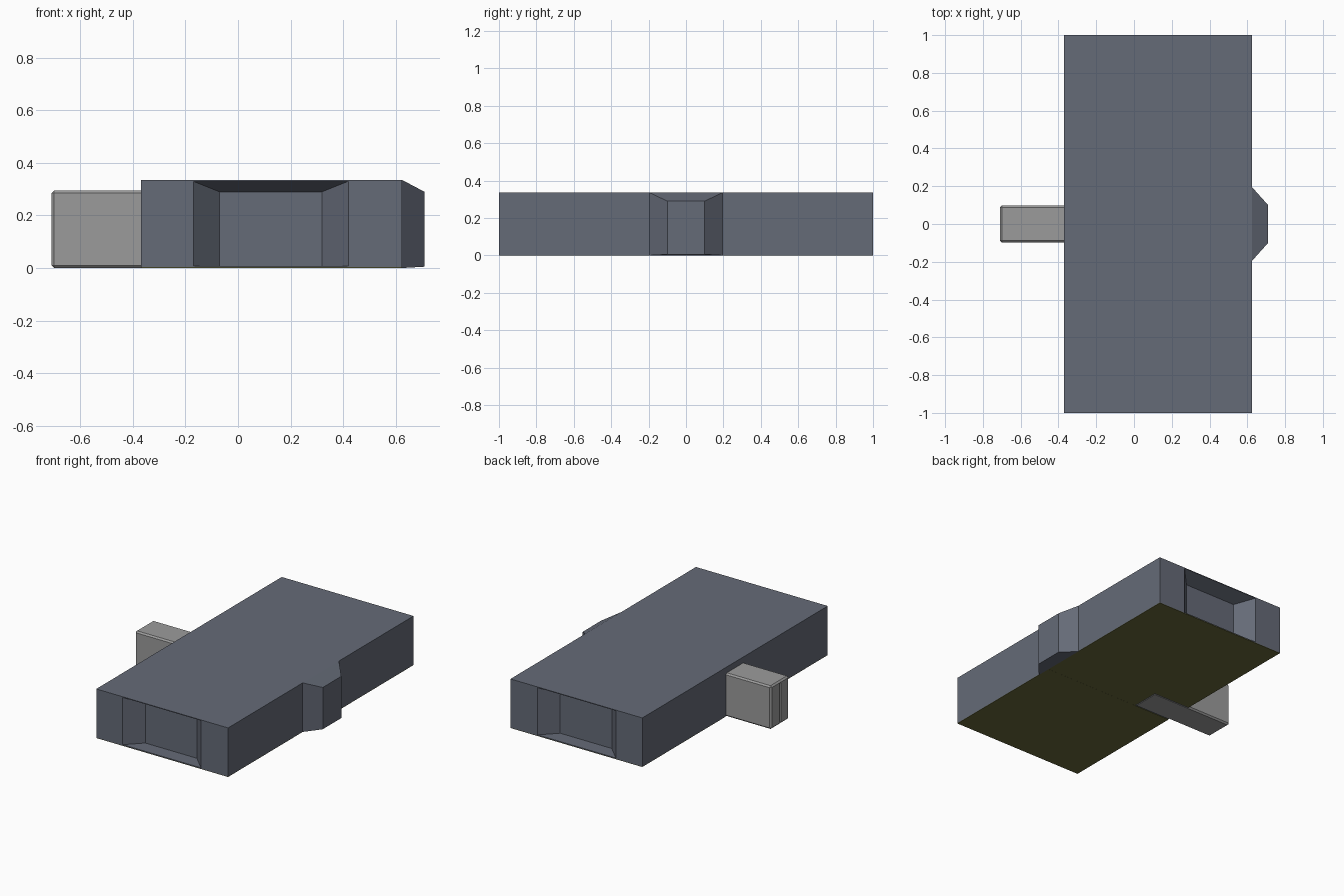
import bpy, bmesh

if "Cube" in bpy.data.objects:
    bpy.data.objects.remove(bpy.data.objects["Cube"])


def material(name, color):
    m = bpy.data.materials.new(name)
    m.diffuse_color = (*color, 1)
    m.use_nodes = True
    m.node_tree.nodes["Principled BSDF"].inputs["Base Color"].default_value = m.diffuse_color
    return m


slate = material("slate", (0.13, 0.145, 0.185))
olive = material("olive", (0.14, 0.14, 0.045))
grey = material("grey", (0.33, 0.33, 0.33))


def loft(name, a, b, mat=None):
    """Solid between two matching loops of four corners."""
    bm = bmesh.new()
    va, vb = [bm.verts.new(p) for p in a], [bm.verts.new(p) for p in b]
    bm.faces.new(va)
    bm.faces.new(vb)
    for i in range(4):
        j = (i + 1) % 4
        bm.faces.new((va[i], va[j], vb[j], vb[i]))
    bmesh.ops.recalc_face_normals(bm, faces=bm.faces)
    me = bpy.data.meshes.new(name)
    bm.to_mesh(me)
    bm.free()
    ob = bpy.data.objects.new(name, me)
    bpy.context.collection.objects.link(ob)
    if mat:
        me.materials.append(mat)
    return ob


def rect(axis, at, u0, u1, v0, v1):
    """Rectangle across the given axis (0 = x, 1 = y, 2 = z)."""
    loop = []
    for u, v in ((u0, v0), (u1, v0), (u1, v1), (u0, v1)):
        p = [u, v]
        p.insert(axis, at)
        loop.append(p)
    return loop


def box(name, x0, x1, y0, y1, z0, z1, mat=None):
    return loft(name, rect(2, z0, x0, x1, y0, y1), rect(2, z1, x0, x1, y0, y1), mat)


def apply(ob, kind, **settings):
    mod = ob.modifiers.new(kind.title(), kind)
    for key, value in settings.items():
        setattr(mod, key, value)
    bpy.context.view_layer.objects.active = ob
    bpy.ops.object.modifier_apply(modifier=mod.name)


def cut(ob, cutter):
    apply(ob, "BOOLEAN", operation="DIFFERENCE", solver="EXACT", object=cutter)
    bpy.data.objects.remove(cutter)


# Main block with a tapered recess in each end
body = box("body", -0.37, 0.625, -1, 1, 0.003, 0.335, slate)
for s in (-1, 1):
    cut(body, loft("recess_cutter",
                   rect(1, s * 1.1, -0.27, 0.52, 0.008, 0.37),
                   rect(1, s * 0.9, -0.07, 0.32, 0.008, 0.29), slate))

# Flat coloured underside, split by a central strip
for name, y0, y1 in (("underside_front", -1, -0.1), ("underside_back", 0.1, 1)):
    box(name, -0.37, 0.625, y0, y1, 0.0, 0.003, olive)
box("underside_strip", -0.09, 0.625, -0.1, 0.1, 0.0005, 0.003, olive)

# Tapered knob on the right side
loft("side_knob",
     rect(0, 0.625, -0.195, 0.195, 0.0, 0.335),
     rect(0, 0.71, -0.1, 0.1, 0.005, 0.29), slate)

# Bevelled bar sticking out on the left, with a groove in its end
bar = box("side_bar", -0.71, -0.09, -0.098, 0.098, 0.0, 0.295, grey)
apply(bar, "BEVEL", width=0.01, segments=1)
cut(bar, box("groove_cutter", -0.8, -0.695, -0.008, 0.008, 0.015, 0.28, grey))
